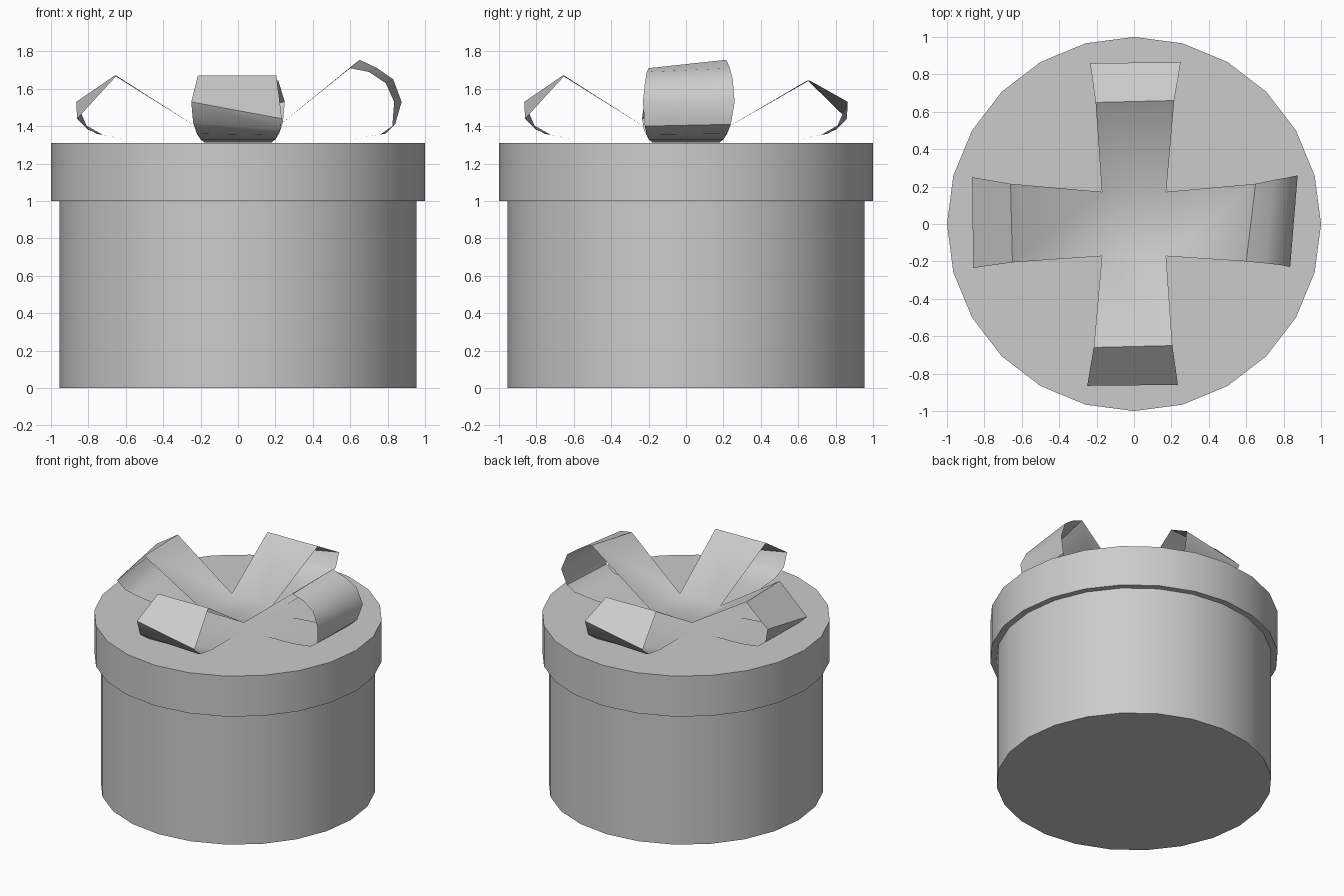
import bpy, bmesh
from math import radians, cos, sin, pi

if "Cube" in bpy.data.objects:
    bpy.data.objects.remove(bpy.data.objects["Cube"])


def finish(name, bm, angle):
    mesh = bpy.data.meshes.new(name)
    bm.to_mesh(mesh)
    bm.free()
    obj = bpy.data.objects.new(name, mesh)
    bpy.context.collection.objects.link(obj)
    bpy.ops.object.select_all(action='DESELECT')
    obj.select_set(True)
    bpy.context.view_layer.objects.active = obj
    bpy.ops.object.shade_smooth_by_angle(angle=radians(angle))
    return obj


def drum(name, radius, z0, z1):
    bm = bmesh.new()
    rings = [[bm.verts.new((radius * cos(i * pi / 12), radius * sin(i * pi / 12), z))
              for i in range(24)] for z in (z0, z1)]
    low, high = rings
    for i in range(24):
        j = (i + 1) % 24
        bm.faces.new((low[i], low[j], high[j], high[i]))
    bm.faces.new(low[::-1])
    bm.faces.new(high)
    return finish(name, bm, 30)


# Round box and its overhanging lid
drum("box_body", 0.955, 0.0, 1.005)
drum("box_lid", 1.0, 1.0, 1.31)

# Ribbon loops: (distance, height, half width) for the two edges of each row
C = 0.172
START = ((C, 1.365, C), (C, 1.365, C))
END = [((0.60, 1.33, 0.20), (0.60, 1.33, 0.20)),
       ((0.32, 1.313, 0.18), (0.32, 1.313, 0.18)),
       ((C, 1.312, C), (C, 1.312, C))]


def folded_loop(drop=0.0):
    return [START,
            ((0.66, 1.67 - drop, 0.215), (0.65, 1.67 - drop, 0.205)),
            ((0.865, 1.53, 0.25), (0.86, 1.44, 0.235)),
            ((0.84, 1.42, 0.24), (0.80, 1.38, 0.225)),
            ((0.76, 1.36, 0.22), (0.72, 1.352, 0.21))] + END


round_loop = [START,
              ((0.60, 1.71, 0.20), (0.65, 1.755, 0.215)),
              ((0.70, 1.69, 0.21), (0.745, 1.71, 0.235)),
              ((0.79, 1.63, 0.22), (0.83, 1.65, 0.25)),
              ((0.835, 1.53, 0.23), (0.875, 1.53, 0.26)),
              ((0.825, 1.40, 0.22), (0.84, 1.41, 0.24)),
              ((0.76, 1.355, 0.21), (0.79, 1.36, 0.22))] + END

# Four loops around a central crossing
bm = bmesh.new()
turns = [(1, 0), (0, 1), (-1, 0), (0, -1)]
for (c, s), rows in zip(turns, (round_loop, folded_loop(0.025), folded_loop(), folded_loop())):
    pairs = []
    for row in rows:
        pairs.append([bm.verts.new((d * c - side * w * s, d * s + side * w * c, z))
                      for (d, z, w), side in zip(row, (-1, 1))])
    for (a, b), (e, f) in zip(pairs, pairs[1:]):
        bm.faces.new((a, e, f, b))
for z in (1.365, 1.312):
    bm.faces.new([bm.verts.new((x * C, y * C, z))
                  for x, y in ((-1, -1), (1, -1), (1, 1), (-1, 1))])
bmesh.ops.remove_doubles(bm, verts=bm.verts, dist=0.001)
finish("ribbon_bow", bm, 40)
